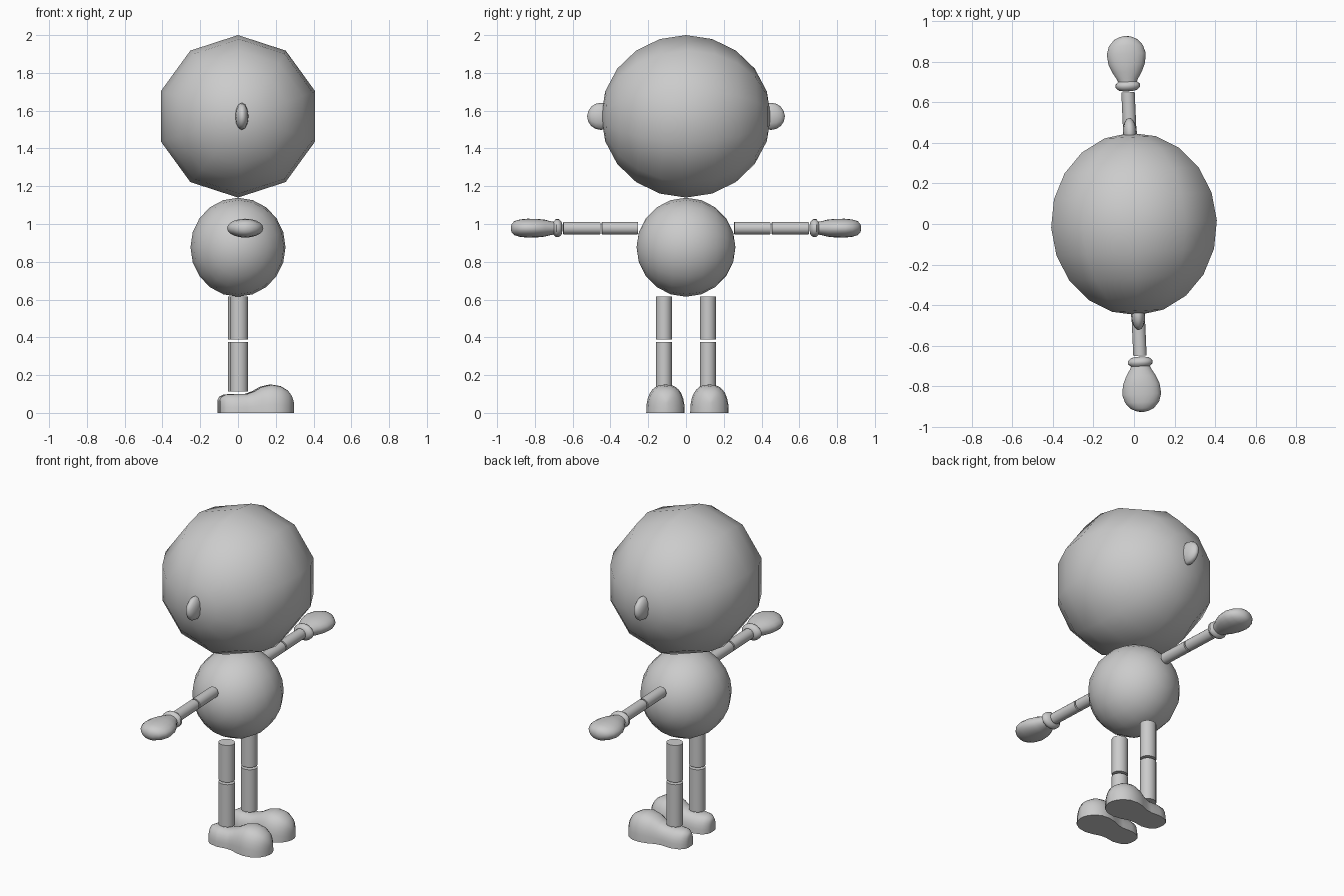
import bpy, bmesh
from math import sin, cos, pi, radians
from mathutils import Matrix, Vector

if "Cube" in bpy.data.objects:
    bpy.data.objects.remove(bpy.data.objects["Cube"])

YAW = Matrix.Rotation(radians(2.6), 4, 'Z')   # whole figure is turned slightly


def finish(name, bm, angle=50):
    bmesh.ops.recalc_face_normals(bm, faces=bm.faces)
    bm.transform(YAW)
    me = bpy.data.meshes.new(name)
    bm.to_mesh(me)
    bm.free()
    ob = bpy.data.objects.new(name, me)
    bpy.context.collection.objects.link(ob)
    bpy.ops.object.select_all(action='DESELECT')
    ob.select_set(True)
    bpy.context.view_layer.objects.active = ob
    bpy.ops.object.shade_smooth_by_angle(angle=radians(angle))
    return ob


def ball(name, centre, radii, segs, rings):
    # poles lie on the y axis, with one vertex straight up
    bm = bmesh.new()
    bmesh.ops.create_uvsphere(bm, u_segments=segs, v_segments=rings, radius=1)
    bm.transform(Matrix.Rotation(pi / 2, 4, 'Z'))
    bm.transform(Matrix.Rotation(pi / 2, 4, 'X'))
    top = max(bm.verts, key=lambda v: v.co.z)
    if top.co.z < 0.999:
        bm.transform(Matrix.Rotation(pi / segs, 4, 'Y'))
    bm.transform(Matrix.Translation(centre) @ Matrix.Diagonal((*radii, 1)))
    return finish(name, bm, 80)


def rod(name, a, b, rx, ry):
    a, b = Vector(a), Vector(b)
    bm = bmesh.new()
    bmesh.ops.create_cone(bm, cap_ends=True, segments=20, radius1=1, radius2=1, depth=1)
    turn = (b - a).to_track_quat('Z', 'Y').to_matrix().to_4x4()
    bm.transform(Matrix.Translation((a + b) / 2) @ turn
                 @ Matrix.Diagonal((rx, ry, (b - a).length, 1)))
    return finish(name, bm)


def loft(name, rings):
    bm = bmesh.new()
    loops = [[bm.verts.new(p) for p in r] for r in rings]
    for r0, r1 in zip(loops, loops[1:]):
        n = len(r0)
        for i in range(n):
            bm.faces.new((r0[i], r0[(i + 1) % n], r1[(i + 1) % n], r1[i]))
    bm.faces.new(loops[0])
    bm.faces.new(loops[-1])
    return finish(name, bm)


# head and torso
ball("head", (0, 0, 1.57), (0.43, 0.45, 0.43), 10, 10)
ball("torso", (0, 0, 0.877), (0.252, 0.262, 0.262), 20, 10)

# foot sections: x, half width, height
FOOT = [(-.102, .02, .07), (-.095, .042, .085), (-.07, .066, .098), (-.02, .078, .1),
        (.04, .072, .1), (.08, .076, .115), (.12, .092, .138), (.17, .102, .15),
        (.22, .096, .142), (.26, .072, .118), (.28, .042, .09), (.29, .012, .06)]
# hand sections: distance out, half width, half thickness
HAND = [(.655, .02, .015), (.66, .045, .035), (.675, .061, .048), (.69, .061, .048),
        (.702, .046, .034), (.715, .052, .036), (.75, .073, .045), (.79, .09, .049),
        (.84, .096, .05), (.88, .084, .046), (.91, .058, .037), (.924, .028, .022),
        (.928, .006, .006)]

for side, s in (("right", -1), ("left", 1)):
    ball(side + "_ear", (0, s * .45, 1.57), (.035, .074, .072), 12, 8)

    # arm
    z = .978
    rod(side + "_upper_arm", (0, s * .256, z), (0, s * .446, z), .033, .033)
    rod(side + "_forearm", (0, s * .455, z), (0, s * .65, z), .033, .033)
    loft(side + "_hand", [[(w * cos(2 * pi * i / 20), s * d, z + t * sin(2 * pi * i / 20))
                           for i in range(20)] for d, w, t in HAND])

    # leg
    y = s * .1165
    rod(side + "_thigh", (0, y, .388), (0, y, .615), .047, .043)
    rod(side + "_shin", (0, y, .113), (0, y, .374), .047, .043)

    # foot: flat sole with a domed section
    rings = []
    for x, w, h in FOOT:
        ring = []
        for i in range(15):
            a = pi * i / 14
            c, q = cos(a), max(sin(a), 0)
            ring.append((x, y + w * abs(c) ** .8 * (1 if c > 0 else -1), h * q ** .8))
        rings.append(ring)
    loft(side + "_foot", rings)
